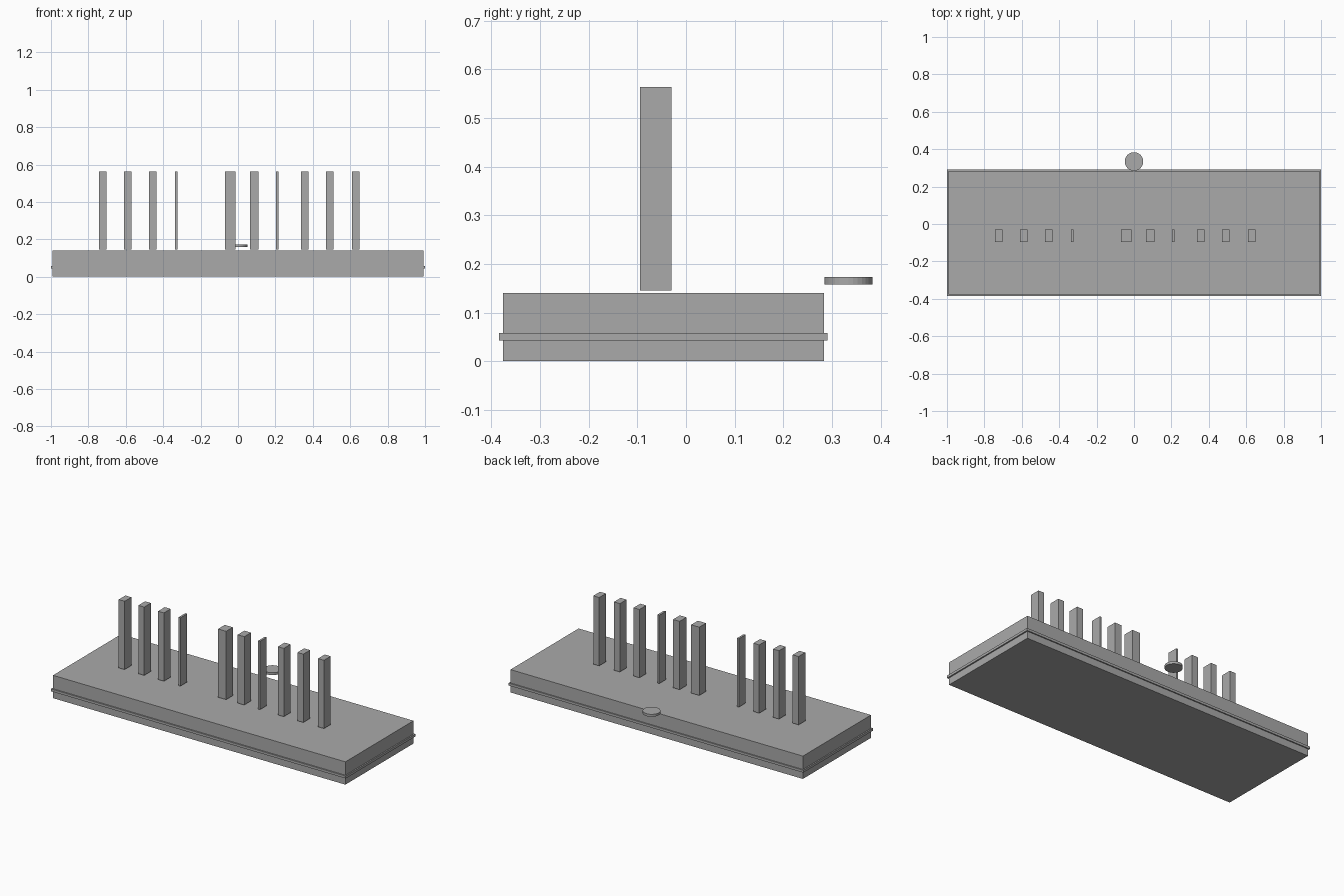
import bpy

if "Cube" in bpy.data.objects:
    bpy.data.objects.remove(bpy.data.objects["Cube"])

# One neutral grey for the whole model
grey = bpy.data.materials.new("neutral grey")
grey.diffuse_color = (0.4, 0.4, 0.4, 1)
grey.use_nodes = True
grey.node_tree.nodes["Principled BSDF"].inputs["Base Color"].default_value = grey.diffuse_color


def finish(obj, name):
    obj.name = name
    obj.data.materials.append(grey)


def box(name, x0, x1, y0, y1, z0, z1):
    bpy.ops.mesh.primitive_cube_add(
        size=1, location=((x0 + x1) / 2, (y0 + y1) / 2, (z0 + z1) / 2))
    obj = bpy.context.object
    obj.scale = (x1 - x0, y1 - y0, z1 - z0)
    bpy.ops.object.transform_apply(location=False, rotation=False, scale=True)
    finish(obj, name)


# Slab and the thin trim band around it
box("base_slab", -0.992, 0.992, -0.376, 0.284, 0, 0.14)
box("trim_band", -1, 1, -0.384, 0.291, 0.043, 0.058)

# Row of upright bars: (left edge, width), hovering just above the slab
bars = [(-0.743, 0.04), (-0.61, 0.04), (-0.476, 0.04), (-0.337, 0.013),
        (-0.069, 0.055), (0.064, 0.045), (0.203, 0.013), (0.337, 0.04),
        (0.47, 0.04), (0.61, 0.04)]
for i, (x, w) in enumerate(bars):
    box(f"upright_bar_{i + 1}", x, x + w, -0.095, -0.03, 0.145, 0.564)

# Flat disc behind the slab
bpy.ops.mesh.primitive_cylinder_add(
    vertices=32, radius=0.0495, depth=0.015, location=(0, 0.334, 0.1655))
finish(bpy.context.object, "rear_disc")
